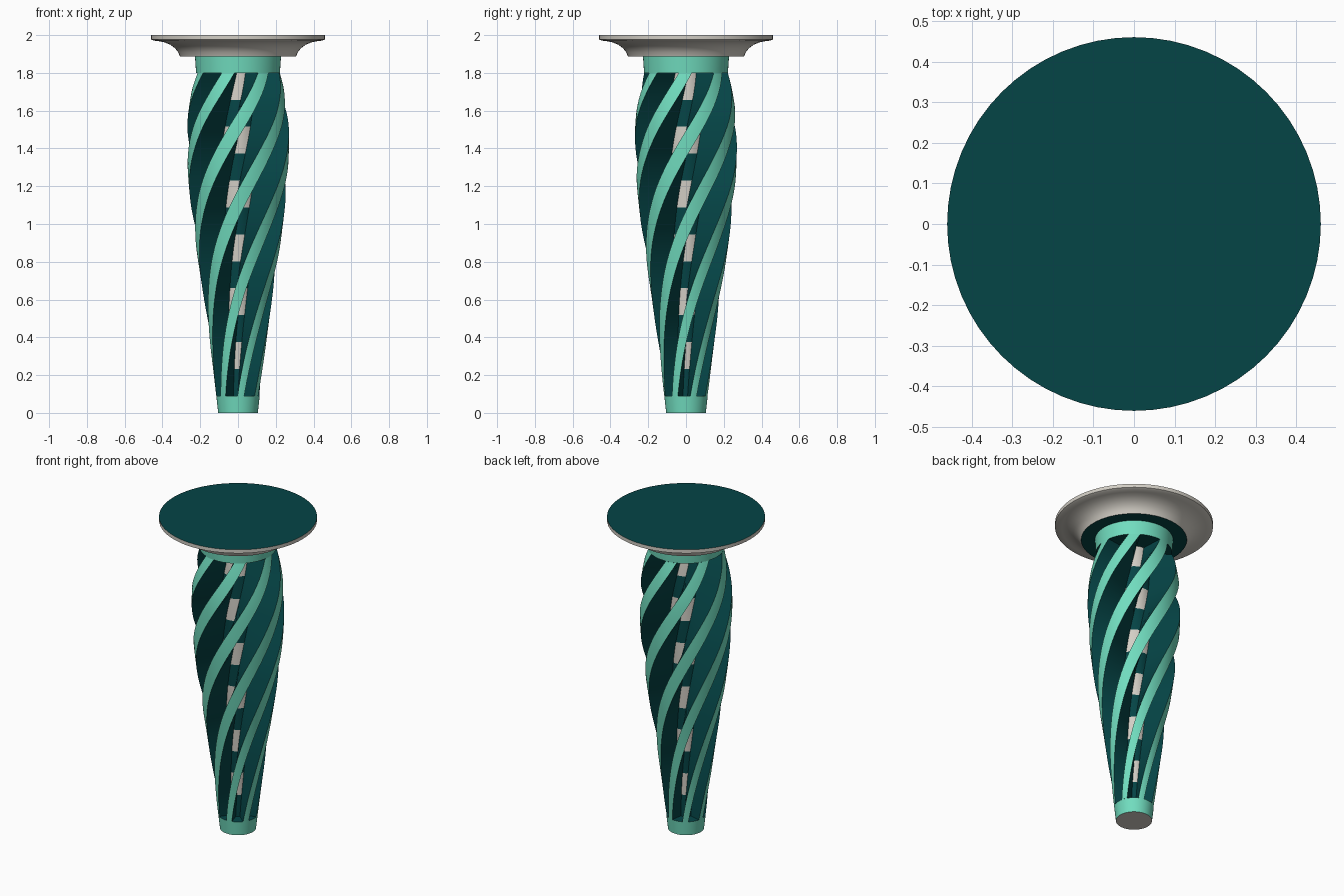
import bpy, bmesh, math

if "Cube" in bpy.data.objects:
    bpy.data.objects.remove(bpy.data.objects["Cube"])

def material(name, rgb):
    m = bpy.data.materials.new(name)
    m.diffuse_color = (*rgb, 1)
    m.use_nodes = True
    m.node_tree.nodes["Principled BSDF"].inputs["Base Color"].default_value = m.diffuse_color
    return m

MINT = material("mint_green", (0.165, 0.72, 0.52))
TEAL = material("dark_teal", (0.0015, 0.058, 0.061))
GREY = material("warm_grey", (0.65, 0.62, 0.56))

FINS, PHASE = 7, math.radians(14)
RIB = math.radians(18)
CORE = 0.37
PITCH = 2 * math.pi / FINS
Z0, Z1 = 0.09, 1.80
PROFILE = [(0.09, .115), (0.3, .140), (0.6, .180), (0.9, .225), (1.2, .260),
           (1.38, .269), (1.55, .267), (1.7, .246), (1.8, .222)]

def radius(z):
    # smooth interpolation of the leg outline
    n = len(PROFILE)
    for i in range(n - 1):
        (za, ra), (zb, rb) = PROFILE[i], PROFILE[i + 1]
        if z <= zb + 1e-6:
            zp, rp = PROFILE[max(i - 1, 0)]
            zn, rn = PROFILE[min(i + 2, n - 1)]
            h = zb - za
            t = (z - za) / h
            ma, mb = (rb - rp) / (zb - zp) * h, (rn - ra) / (zn - za) * h
            return ((2*t**3 - 3*t*t + 1) * ra + (t**3 - 2*t*t + t) * ma
                    + (3*t*t - 2*t**3) * rb + (t**3 - t*t) * mb)
    return PROFILE[-1][1]

def twist(z):
    return math.radians(70 * z + 20 * z * z)

def finish(name, bm, mats, smooth=True):
    me = bpy.data.meshes.new(name)
    bmesh.ops.recalc_face_normals(bm, faces=bm.faces)
    bm.to_mesh(me)
    bm.free()
    for m in mats:
        me.materials.append(m)
    ob = bpy.data.objects.new(name, me)
    bpy.context.collection.objects.link(ob)
    if smooth:
        bpy.ops.object.select_all(action='DESELECT')
        ob.select_set(True)
        bpy.context.view_layer.objects.active = ob
        bpy.ops.object.shade_smooth_by_angle(angle=math.radians(35))
    return ob

def lathe(name, pts, mats, slots, seg=64):
    # closed turned part; slots = material index for each profile step
    bm = bmesh.new()
    rings = []
    for r, z in pts:
        if r == 0:
            rings.append([bm.verts.new((0, 0, z))] * seg)
        else:
            rings.append([bm.verts.new((r * math.cos(2*math.pi*i/seg),
                                        r * math.sin(2*math.pi*i/seg), z)) for i in range(seg)])
    for k in range(len(pts) - 1):
        for i in range(seg):
            j = (i + 1) % seg
            quad = [rings[k][i], rings[k][j], rings[k+1][j], rings[k+1][i]]
            f = bm.faces.new(list(dict.fromkeys(quad)))
            f.material_index = slots[k]
    return finish(name, bm, mats)

# twisted finned shaft: mint rib edges, teal walls, banded groove floor
STEPS = 48
section = []          # (angle, is_outer)
for k in range(FINS):
    a = PHASE + k * PITCH
    section += [(a + RIB * (i / 4 - 0.5), True) for i in range(5)]
    section += [(a + RIB / 2 + (PITCH - RIB) * i / 3, False) for i in range(4)]
bm = bmesh.new()
rings = []
for s in range(STEPS + 1):
    z = Z0 + (Z1 - Z0) * s / STEPS
    R, t = radius(z), twist(z)
    ring = []
    for a, outer in section:
        r = R if outer else CORE * R
        ring.append(bm.verts.new((r * math.cos(a + t), r * math.sin(a + t), z)))
    rings.append(ring)
n = len(section)
for s in range(STEPS):
    for i in range(n):
        j = (i + 1) % n
        f = bm.faces.new((rings[s][i], rings[s][j], rings[s+1][j], rings[s+1][i]))
        if section[i][1] and section[j][1]:
            f.material_index = 0
        elif section[i][1] != section[j][1]:
            f.material_index = 1
        else:
            f.material_index = 2 if (s // 4) % 2 else 1
finish("twisted_shaft", bm, [MINT, TEAL, GREY])

# plain collars at both ends of the shaft
lathe("foot_collar", [(0, 0), (.105, 0), (.115, Z0), (0, Z0)],
      [MINT, TEAL, GREY], [2, 0, 1])
lathe("neck_collar", [(0, Z1), (.222, Z1), (.228, 1.89), (0, 1.89)],
      [MINT, TEAL, GREY], [1, 0, 1])

# flared round top plate
lathe("top_plate", [(0, 1.888), (.308, 1.888), (.317, 1.91), (.335, 1.932), (.36, 1.95),
                    (.39, 1.962), (.42, 1.968), (.447, 1.971), (.46, 1.977), (.46, 2.0), (0, 2.0)],
      [TEAL, GREY], [0] + [1] * 8 + [0])
